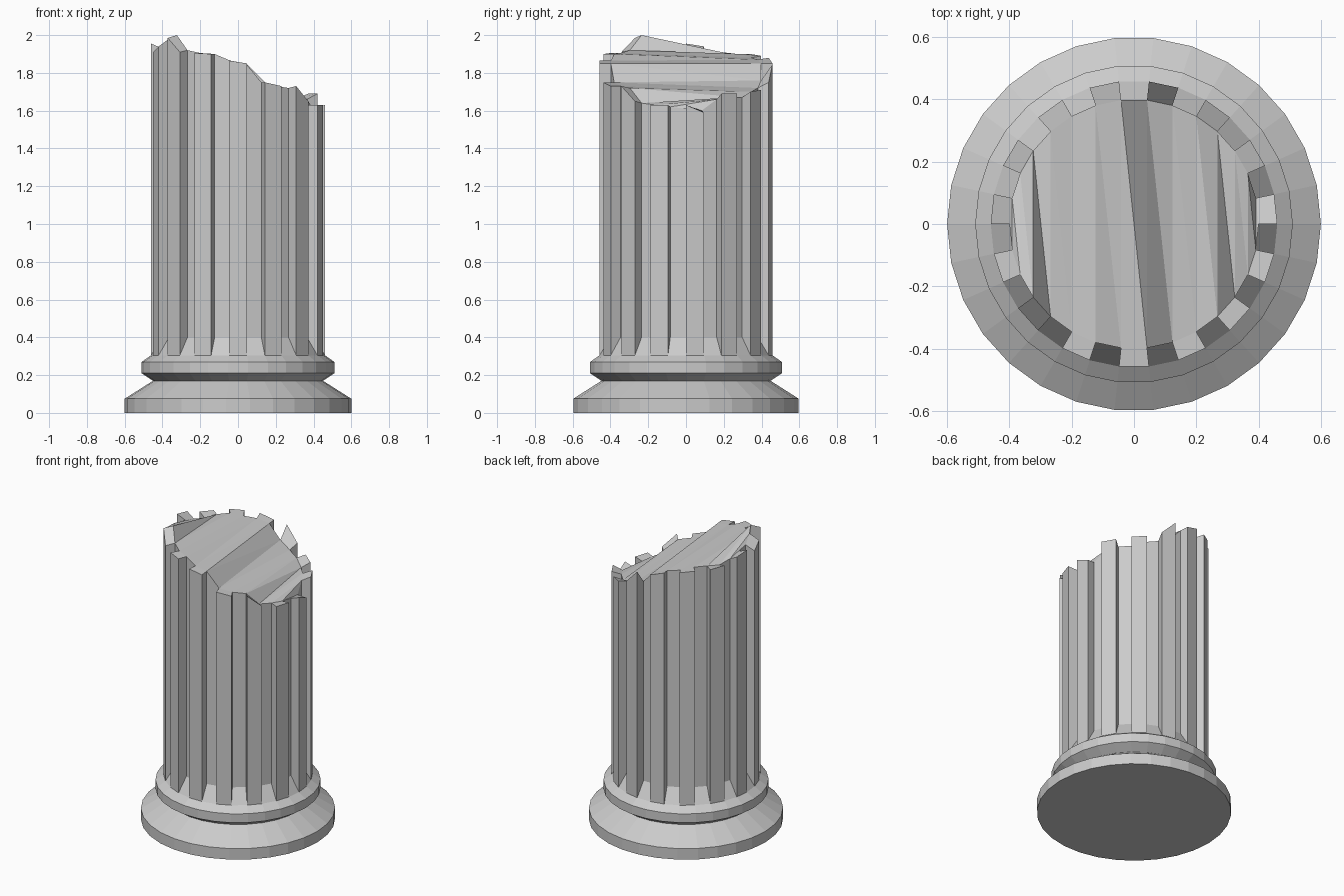
import bpy, bmesh
from math import cos, sin, radians

if "Cube" in bpy.data.objects:
    bpy.data.objects.remove(bpy.data.objects["Cube"])

N = 30                       # sides; every second side is a flute
R_OUT, R_IN = 0.46, 0.40     # ridge and flute radii
Z_FOOT, Z_FLARE = 0.305, 0.40


def finish(bm, name):
    bmesh.ops.recalc_face_normals(bm, faces=bm.faces)
    me = bpy.data.meshes.new(name)
    bm.to_mesh(me)
    bm.free()
    ob = bpy.data.objects.new(name, me)
    bpy.context.collection.objects.link(ob)
    return ob


def ring(bm, r, heights):
    return [bm.verts.new((r * cos(radians(i * 360 / N)), r * sin(radians(i * 360 / N)), z))
            for i, z in enumerate(heights)]


# Moulded round base
bm = bmesh.new()
profile = [(0.6, 0), (0.6, 0.075), (0.45, 0.17), (0.51, 0.21), (0.51, 0.27), (R_OUT, Z_FOOT)]
rings = [ring(bm, r, [z] * N) for r, z in profile]
for a, b in zip(rings, rings[1:]):
    for i in range(N):
        j = (i + 1) % N
        bm.faces.new((a[i], a[j], b[j], b[i]))
bm.faces.new(rings[0])
finish(bm, "column_base")

# Broken rim heights, counter-clockwise from +x
rim_in = [1.61, 1.60, 1.66, 1.67, 1.67, 1.70, 1.72, 1.76, 1.85, 1.87,
          1.88, 1.90, 1.90, 1.89, 1.91, 1.93, 1.94, 1.98, 2.00, 1.92,
          1.905, 1.90, 1.865, 1.85, 1.75, 1.73, 1.72, 1.64, 1.63, 1.62]
rim_out = [1.63, 1.59, 1.69, 1.69, 1.70, 1.71, 1.75, 1.845, 1.85, 1.88,
           1.89, 1.90, 1.90, 1.91, 1.94, 1.955, 1.91, 1.94, 1.985, 1.91,
           1.905, 1.90, 1.865, 1.85, 1.75, 1.73, 1.73, 1.65, 1.63, 1.63]

# Fluted broken shaft
bm = bmesh.new()
foot = ring(bm, R_OUT, [Z_FOOT] * N)
flare = ring(bm, R_IN, [Z_FLARE] * N)
top_out = ring(bm, R_OUT, rim_out)
top_in = ring(bm, R_IN, rim_in)
for i in range(N):
    j = (i + 1) % N
    if i % 2 == 0:           # ridge: front face and broken top
        bm.faces.new((foot[i], foot[j], top_out[j], top_out[i]))
        bm.faces.new((top_out[i], top_out[j], top_in[j], top_in[i]))
    else:                    # flute: sloped foot and recessed floor
        bm.faces.new((foot[i], foot[j], flare[j], flare[i]))
        bm.faces.new((flare[i], flare[j], top_in[j], top_in[i]))
    bm.faces.new((foot[i], top_out[i], top_in[i], flare[i]))

# Fracture surface: strips from the back rim to the front rim
for i in range(1, 15):
    a, b = top_in[i], top_in[i + 1]
    c, d = top_in[(30 - i) % N], top_in[(31 - i) % N]
    bm.faces.new((a, b, c))
    bm.faces.new((a, c, d))
finish(bm, "column_shaft")
